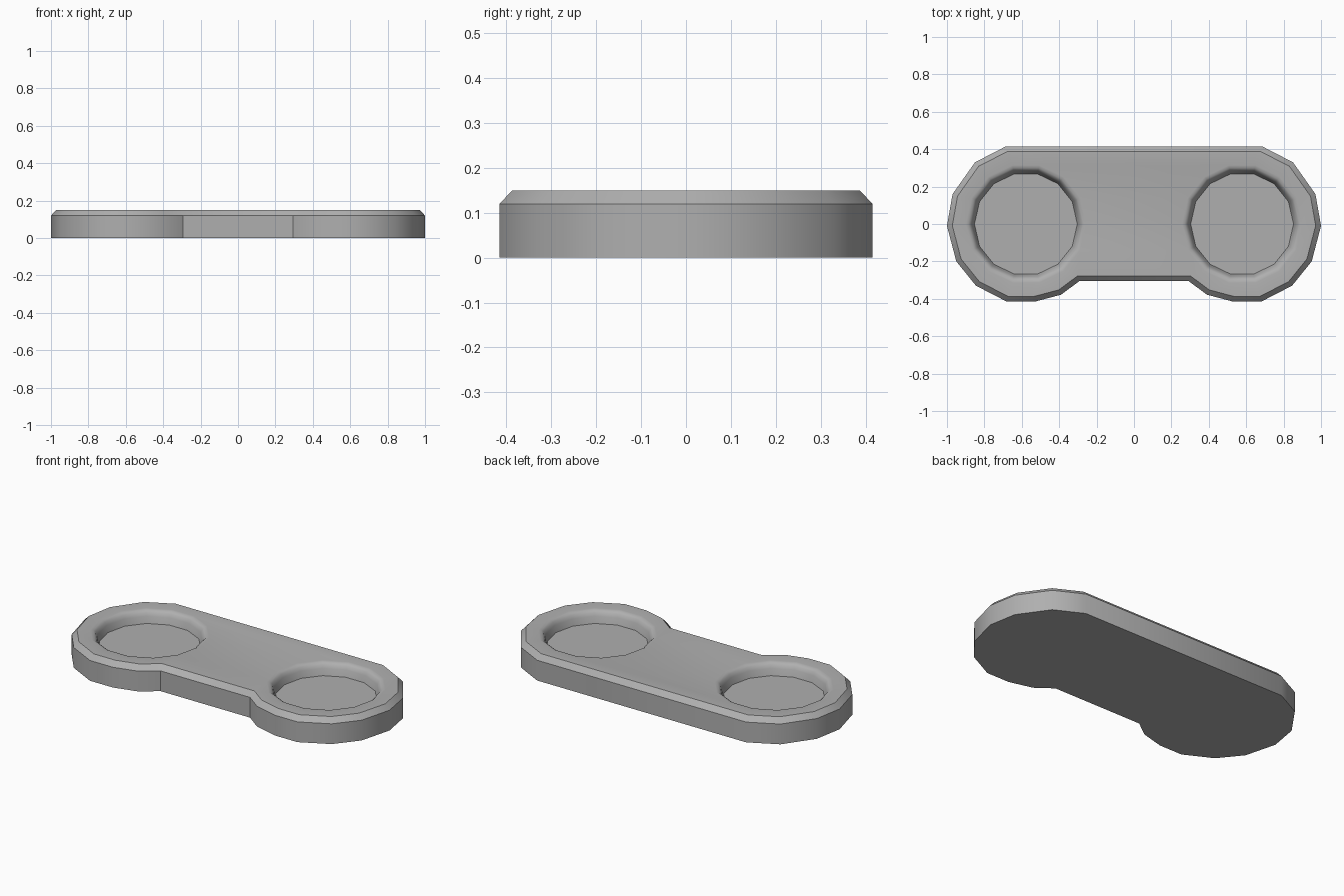
import bpy, bmesh, math
from mathutils import Vector

if "Cube" in bpy.data.objects:
    bpy.data.objects.remove(bpy.data.objects["Cube"])

# Right half of the outline, top to bottom; the left half is mirrored
HALF = [(0.685, 0.415), (0.85, 0.33), (0.97, 0.16), (1.0, -0.01), (0.95, -0.20),
        (0.845, -0.33), (0.68, -0.415), (0.53, -0.415), (0.39, -0.378), (0.293, -0.306)]
OUTLINE = [Vector(p) for p in HALF] + [Vector((-x, y)) for x, y in reversed(HALF)]

SIDES = 14
# Recess profile: radius, height, from the rounded rim to the floor
RECESS = [(0.322, 0.15), (0.307, 0.147), (0.295, 0.137), (0.286, 0.118), (0.275, 0.08)]


def inset(points, d):
    """Mitred inward offset of a clockwise outline."""
    result = []
    n = len(points)
    for i, p in enumerate(points):
        a = (p - points[i - 1]).normalized()
        b = (points[(i + 1) % n] - p).normalized()
        na, nb = Vector((a.y, -a.x)), Vector((b.y, -b.x))
        result.append(p + (na + nb) * d / (1 + na.dot(nb)))
    return result


def ring(bm, points, z):
    return [bm.verts.new((p.x, p.y, z)) for p in points]


def bridge(bm, a, b):
    n = len(a)
    for i in range(n):
        j = (i + 1) % n
        bm.faces.new((a[i], a[j], b[j], b[i]))


def loop_edges(bm, verts):
    return [bm.edges.get((verts[i - 1], verts[i])) for i in range(len(verts))]


bm = bmesh.new()

# Base, side wall and chamfer
base = ring(bm, OUTLINE, 0)
shoulder = ring(bm, OUTLINE, 0.12)
top = ring(bm, inset(OUTLINE, 0.028), 0.15)
bm.faces.new(base)
bridge(bm, base, shoulder)
bridge(bm, shoulder, top)
rim_edges = loop_edges(bm, top)

# Two round recesses
for cx in (-0.578, 0.578):
    rings = []
    for r, z in RECESS:
        angles = [math.pi / 2 + (k + 0.5) * math.tau / SIDES for k in range(SIDES)]
        rings.append(ring(bm, [Vector((cx + r * math.cos(t), r * math.sin(t))) for t in angles], z))
    for a, b in zip(rings, rings[1:]):
        bridge(bm, a, b)
    bm.faces.new(rings[-1])
    rim_edges += loop_edges(bm, rings[0])

# Flat top around the recesses
bmesh.ops.triangle_fill(bm, edges=rim_edges, use_beauty=True, use_dissolve=False, normal=(0, 0, 1))
bmesh.ops.recalc_face_normals(bm, faces=bm.faces[:])

mesh = bpy.data.meshes.new("link_plate")
bm.to_mesh(mesh)
bm.free()

# Dark grey finish
grey = bpy.data.materials.new("dark_grey")
grey.diffuse_color = (0.43, 0.43, 0.43, 1)
grey.use_nodes = True
grey.node_tree.nodes["Principled BSDF"].inputs["Base Color"].default_value = grey.diffuse_color
mesh.materials.append(grey)

plate = bpy.data.objects.new("link_plate", mesh)
bpy.context.collection.objects.link(plate)
bpy.context.view_layer.objects.active = plate
plate.select_set(True)
bpy.ops.object.shade_smooth_by_angle(angle=math.radians(31))
